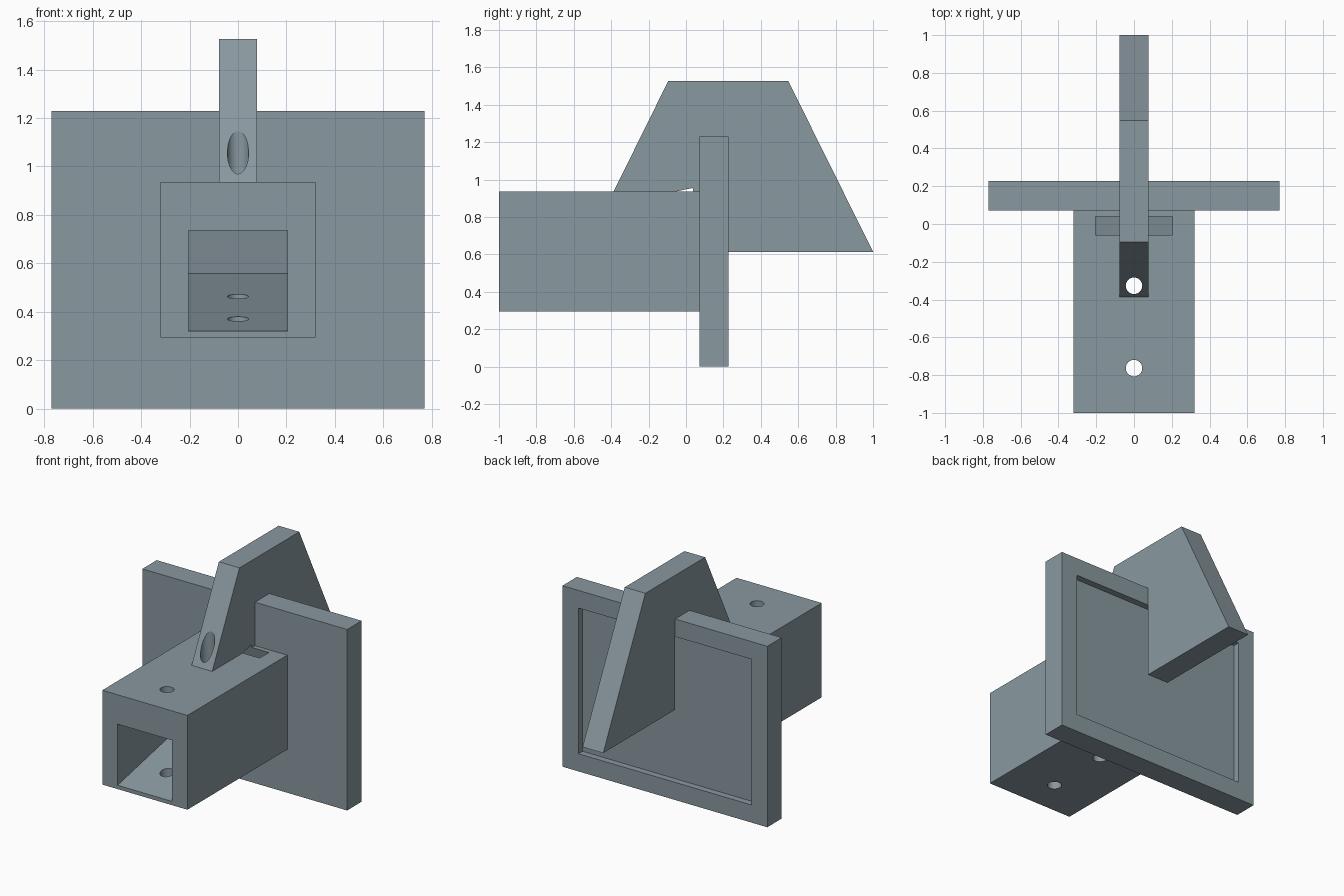
import bpy, bmesh, math

if "Cube" in bpy.data.objects:
    bpy.data.objects.remove(bpy.data.objects["Cube"])


def prism(name, profile, half_width):
    """Extrude a (y, z) profile symmetrically along x."""
    bm = bmesh.new()
    face = bm.faces.new([bm.verts.new((-half_width, y, z)) for y, z in profile])
    ext = bmesh.ops.extrude_face_region(bm, geom=[face])
    moved = [v for v in ext["geom"] if isinstance(v, bmesh.types.BMVert)]
    bmesh.ops.translate(bm, verts=moved, vec=(2 * half_width, 0, 0))
    bmesh.ops.recalc_face_normals(bm, faces=bm.faces)
    mesh = bpy.data.meshes.new(name)
    bm.to_mesh(mesh)
    bm.free()
    obj = bpy.data.objects.new(name, mesh)
    bpy.context.collection.objects.link(obj)
    return obj


def block(name, half_width, y0, y1, z0, z1):
    return prism(name, [(y0, z0), (y1, z0), (y1, z1), (y0, z1)], half_width)


def combine(target, tool, operation):
    """Apply a boolean and discard the tool object."""
    mod = target.modifiers.new(operation, 'BOOLEAN')
    mod.operation, mod.solver, mod.object = operation, 'EXACT', tool
    bpy.context.view_layer.objects.active = target
    bpy.ops.object.modifier_apply(modifier=mod.name)
    bpy.data.objects.remove(tool)


# Upright plate with the square socket housing in front of it
bracket = block("socket_bracket", 0.77, 0.072, 0.227, 0, 1.23)
combine(bracket, block("socket_housing", 0.32, -1, 0.15, 0.294, 0.935), 'UNION')

# Upright fin running over the housing and through the plate
fin = [(-0.405, 0.9), (-0.095, 1.527), (0.547, 1.527),
       (1.0, 0.614), (0.15, 0.614), (0.15, 0.9)]
combine(bracket, prism("fin", fin, 0.0775), 'UNION')

# Shallow recess in the plate's back, also undercutting the fin
combine(bracket, block("back_recess", 0.65, 0.183, 0.227, 0.12, 1.11), 'DIFFERENCE')

# Square socket tilted upward by 12 degrees, breaking out of the housing top
c, s = math.cos(math.radians(12)), math.sin(math.radians(12))
size, start, end = 0.406, -0.3, 1.145
socket = [(-1 + u * c - v * s, 0.32 + u * s + v * c)
          for u, v in ((start, 0), (end, 0), (end, size), (start, size))]
combine(bracket, prism("socket", socket, 0.205), 'DIFFERENCE')

# Vertical bolt holes
for y in (-0.763, -0.327):
    bpy.ops.mesh.primitive_cylinder_add(vertices=48, radius=0.0437, depth=3,
                                        location=(0, y, 0.7))
    combine(bracket, bpy.context.object, 'DIFFERENCE')

# Slate grey colour
slate = bpy.data.materials.new("slate_grey")
slate.diffuse_color = (0.25, 0.315, 0.35, 1)
slate.use_nodes = True
slate.node_tree.nodes["Principled BSDF"].inputs["Base Color"].default_value = slate.diffuse_color
bracket.data.materials.clear()
bracket.data.materials.append(slate)
for poly in bracket.data.polygons:
    poly.material_index = 0

bpy.ops.object.select_all(action='DESELECT')
bracket.select_set(True)
bpy.context.view_layer.objects.active = bracket
bpy.ops.object.shade_smooth_by_angle(angle=math.radians(20))
